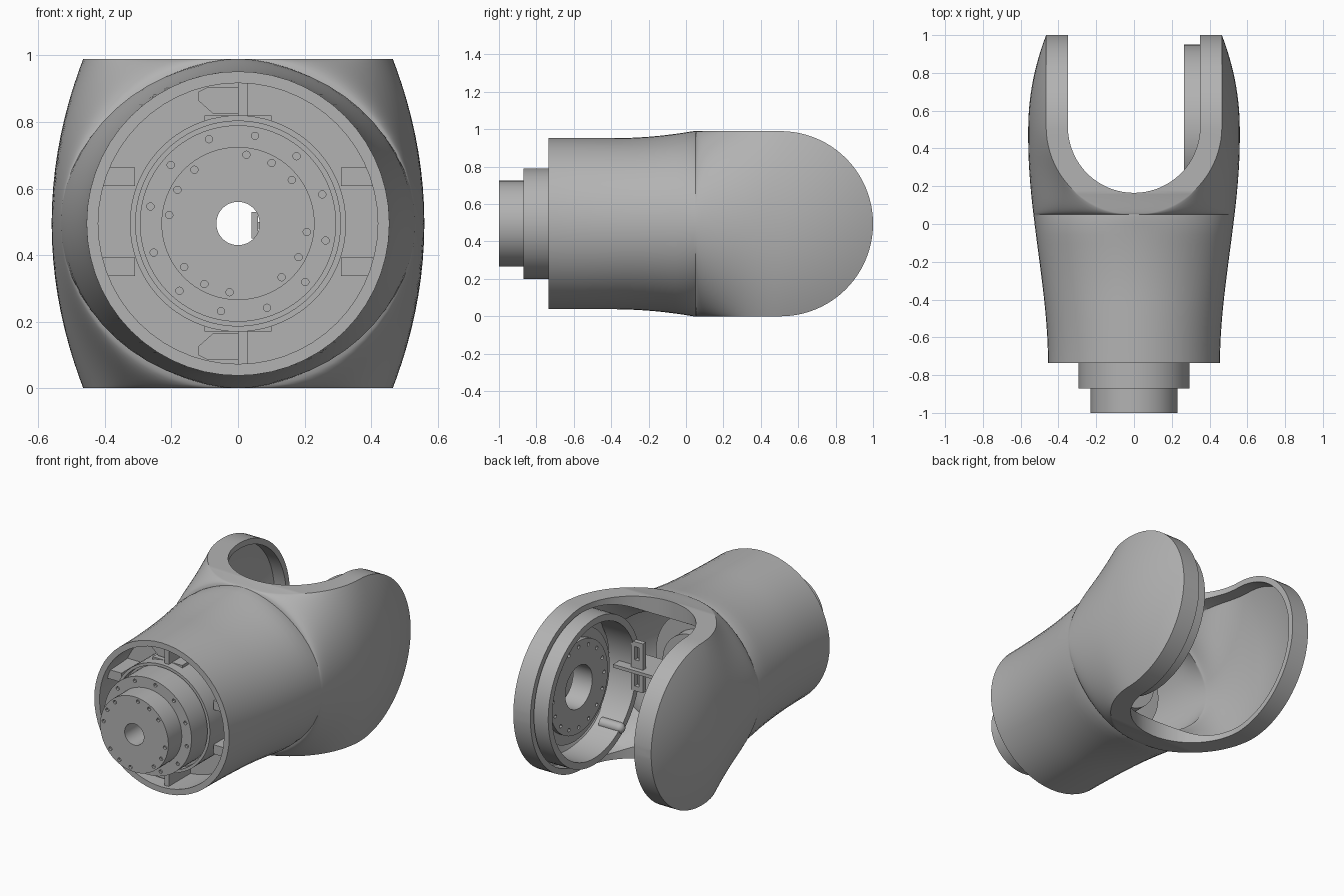
import bpy, bmesh, math
from mathutils import Matrix, Vector

cube = bpy.data.objects.get("Cube")
if cube:
    bpy.data.objects.remove(cube)

grey = bpy.data.materials.new("satin_grey")
grey.use_nodes = True
COLOUR = (0.45, 0.45, 0.45, 1)
grey.diffuse_color = COLOUR
grey.node_tree.nodes["Principled BSDF"].inputs["Base Color"].default_value = COLOUR

MID = 0.495      # height of the main axis, also the cheek radius
PIVOT = 0.505    # y of the fork pivot


def finish(name, bm):
    bmesh.ops.remove_doubles(bm, verts=bm.verts, dist=1e-5)
    bmesh.ops.recalc_face_normals(bm, faces=bm.faces)
    mesh = bpy.data.meshes.new(name)
    bm.to_mesh(mesh)
    bm.free()
    obj = bpy.data.objects.new(name, mesh)
    bpy.context.collection.objects.link(obj)
    mesh.materials.append(grey)
    return obj


def activate(obj):
    bpy.ops.object.select_all(action="DESELECT")
    obj.select_set(True)
    bpy.context.view_layer.objects.active = obj


def smooth(obj):
    activate(obj)
    bpy.ops.object.shade_smooth_by_angle(angle=math.radians(30))


def cut(obj, cutter):
    cutter.hide_render = True
    activate(obj)
    mod = obj.modifiers.new("cut", "BOOLEAN")
    mod.operation, mod.solver, mod.object = "DIFFERENCE", "EXACT", cutter
    bpy.ops.object.modifier_apply(modifier=mod.name)
    bpy.data.objects.remove(cutter)


def bridge(bm, rings, closed=False):
    n = len(rings[0])
    pairs = list(zip(rings, rings[1:] + rings[:1])) if closed else list(zip(rings, rings[1:]))
    for a, b in pairs:
        for i in range(n):
            j = (i + 1) % n
            bm.faces.new((a[i], a[j], b[j], b[i]))


def on_axis(axis, r, a, along):
    """Point at radius r and angle a around the main (Y) or pivot (X) axis."""
    u, v = r * math.cos(a), MID + r * math.sin(a)
    return Vector((u, along, v)) if axis == "Y" else Vector((along, PIVOT + u, v))


def lathe(name, axis, profile, n=72):
    bm = bmesh.new()
    rings = [[bm.verts.new(on_axis(axis, r, math.tau * i / n, s)) for i in range(n)]
             for r, s in profile]
    bridge(bm, rings, closed=True)
    return finish(name, bm)


def box(name, x, y, z):
    bm = bmesh.new()
    size = Vector((x[1] - x[0], y[1] - y[0], z[1] - z[0]))
    mid = Vector((sum(x), sum(y), sum(z))) / 2
    bmesh.ops.create_cube(bm, size=1, matrix=Matrix.Translation(mid) @ Matrix.Diagonal(size).to_4x4())
    return finish(name, bm)


def bolt_holes(axis, spots, radius=0.011, depth=0.03):
    bm = bmesh.new()
    turn = Matrix.Rotation(math.pi / 2, 4, "X" if axis == "Y" else "Y")
    for r, a, s in spots:
        bmesh.ops.create_cone(bm, cap_ends=True, segments=12, radius1=radius, radius2=radius,
                              depth=depth, matrix=Matrix.Translation(on_axis(axis, r, a, s)) @ turn)
    return finish("bolt_hole_cutter", bm)


def ease(lo, hi, v):
    t = min(max((v - lo) / (hi - lo), 0), 1)
    return t * t * (3 - 2 * t)


# Shell cross-section: flat top of half width f, curved sides out to w, half height h
def section(y, wall):
    rad = MID - wall
    back = max(y - PIVOT, 0)
    flat = math.sqrt(max(0.465 ** 2 - max(0.515 - y, 0) ** 2, 0))
    f = max(flat - wall, 0)
    h = 0.457 + 0.038 * min(max((y + 0.4) / 0.44, 0), 1) ** 2 - wall
    w = 0.455 + 0.105 * ease(-0.74, 0.45, y) - wall
    if back > 0:
        h = math.sqrt(max(rad ** 2 - back ** 2, 1e-5))
        w = f + (w - f) * (1 - (back / rad) ** 2)
    if wall:
        h -= 0.09 * math.exp(-((y - 0.1) / 0.13) ** 2)
    return f, w, h, 0.5 + 0.5 * ease(-0.05, 0.35, y)


def loft(name, start, end, wall, n=28):
    bm = bmesh.new()
    front = [start + (0.04 - start) * i / 16 for i in range(17)]
    flare = [0.05 + (PIVOT - 0.05) * (i / 22) ** 1.6 for i in range(23)]
    tip = [PIVOT + (end - PIVOT) * math.sin(math.pi / 2 * i / 24) for i in range(1, 25)]
    rings = []
    for y in front + flare + tip:
        f, w, h, e = section(y, wall)
        half = []
        for i in range(n + 1):
            a = math.pi * (i / n - 0.5)
            half.append((f + (w - f) * max(math.cos(a), 0) ** (2 * e), MID + h * math.sin(a)))
        loop = half + [(-x, z) for x, z in reversed(half)]
        rings.append([bm.verts.new((x, y, z)) for x, z in loop])
    bridge(bm, rings)
    bm.faces.new(rings[0])
    bm.faces.new(rings[-1])
    return finish(name, bm)


# Forked outer shell, hollowed and slotted
shell = loft("forked_shell", -0.735, 0.9995, 0)
cut(shell, loft("cavity_cutter", -0.8, 0.964, 0.035))
bm = bmesh.new()
arc = [(0.35 * math.cos(a), 0.515 + 0.35 * math.sin(a))
       for a in (math.pi + math.pi * i / 48 for i in range(49))]
outline = [(-0.35, 1.2)] + arc + [(0.35, 1.2)]
bridge(bm, [[bm.verts.new((x, y, z)) for x, y in outline] for z in (-0.2, 1.2)])
bm.verts.ensure_lookup_table()
count = len(outline)
bm.faces.new(bm.verts[:count])
bm.faces.new(bm.verts[count:])
cut(shell, finish("slot_cutter", bm))
smooth(shell)

# Stepped front actuator with a through bore
actuator = lathe("front_actuator", "Y", [
    (0.065, -1), (0.23, -1), (0.23, -0.87), (0.295, -0.87), (0.295, -0.69), (0.308, -0.69),
    (0.308, -0.735), (0.325, -0.735), (0.325, -0.42), (0.065, -0.42)])
spots = [(0.268, math.radians(19 + 30 * i), -0.87) for i in range(12)]
spots += [(0.208, math.radians(61 + 90 * k + d), -1) for k in range(4) for d in (-22, 0, 22)]
cut(actuator, bolt_holes("Y", spots))
smooth(actuator)
smooth(lathe("front_bulkhead", "Y", [(0.3, -0.5), (0.43, -0.5), (0.43, -0.46), (0.3, -0.46)]))
smooth(lathe("rear_gear_housing", "Y", [(0.07, -0.44), (0.3, -0.44), (0.3, -0.14),
                                        (0.2, -0.14), (0.2, -0.06), (0.07, -0.06)]))

# Ribs and clamps between the actuator and the shell
for side, label in ((1, "left"), (-1, "right")):
    xs = sorted((side * 0.31, side * 0.405))
    for z, level in ((0.635, "upper"), (0.365, "lower")):
        box(f"{label}_{level}_rib", xs, (-0.68, -0.47), (z - 0.028, z + 0.028))
for s, level in ((1, "upper"), (-1, "lower")):
    def span(a, b):
        return sorted((MID + s * a, MID + s * b))
    box(level + "_web", (0, 0.03), (-0.71, -0.47), span(0.31, 0.425))
    box(level + "_clamp_pad", (-0.1, 0.1), (-0.68, -0.5), span(0.29, 0.325))
    bm = bmesh.new()
    shape = [(0, 0.33), (-0.075, 0.33), (-0.12, 0.37), (-0.12, 0.395), (-0.09, 0.41), (0, 0.41)]
    ends = [[bm.verts.new((x, y, MID + s * z)) for x, z in shape] for y in (-0.66, -0.47)]
    bridge(bm, ends)
    for end in ends:
        bm.faces.new(end)
    finish(level + "_clamp_block", bm)

# Pivot ring and pivot actuator inside the left cheek
smooth(lathe("pivot_lip", "X", [(0.405, 0.265), (0.445, 0.265), (0.445, 0.45), (0.405, 0.45)]))
pivot = lathe("pivot_actuator", "X", [
    (0.13, 0.37), (0.28, 0.37), (0.28, 0.40), (0.34, 0.40), (0.34, 0.50), (0.13, 0.50)])
cut(pivot, bolt_holes("X", [(0.245, math.tau * i / 16, 0.37) for i in range(16)]))
smooth(pivot)

# Stop peg with a rounded tip
bm = bmesh.new()
peg = Matrix.Translation((0.34, 0.24, 0.17)) @ Matrix.Rotation(math.pi / 2, 4, "Y")
bmesh.ops.create_cone(bm, cap_ends=True, segments=24, radius1=0.032, radius2=0.032, depth=0.12, matrix=peg)
bmesh.ops.create_uvsphere(bm, u_segments=24, v_segments=12, radius=0.032,
                          matrix=Matrix.Translation((0.28, 0.24, 0.17)))
smooth(finish("stop_peg", bm))

# Brackets behind the front actuator
box("cable_bracket", (0.04, 0.06), (-0.08, 0.12), (0.45, 0.53))
box("cable_ledge", (0.06, 0.38), (-0.05, 0.16), (0.48, 0.5))
slotted = box("slotted_bracket", (0.2, 0.28), (0.1, 0.13), (0.36, 0.66))
for z in (0.43, 0.59):
    cut(slotted, box("bracket_slot_cutter", (0.225, 0.255), (0.05, 0.2), (z - 0.04, z + 0.04)))
